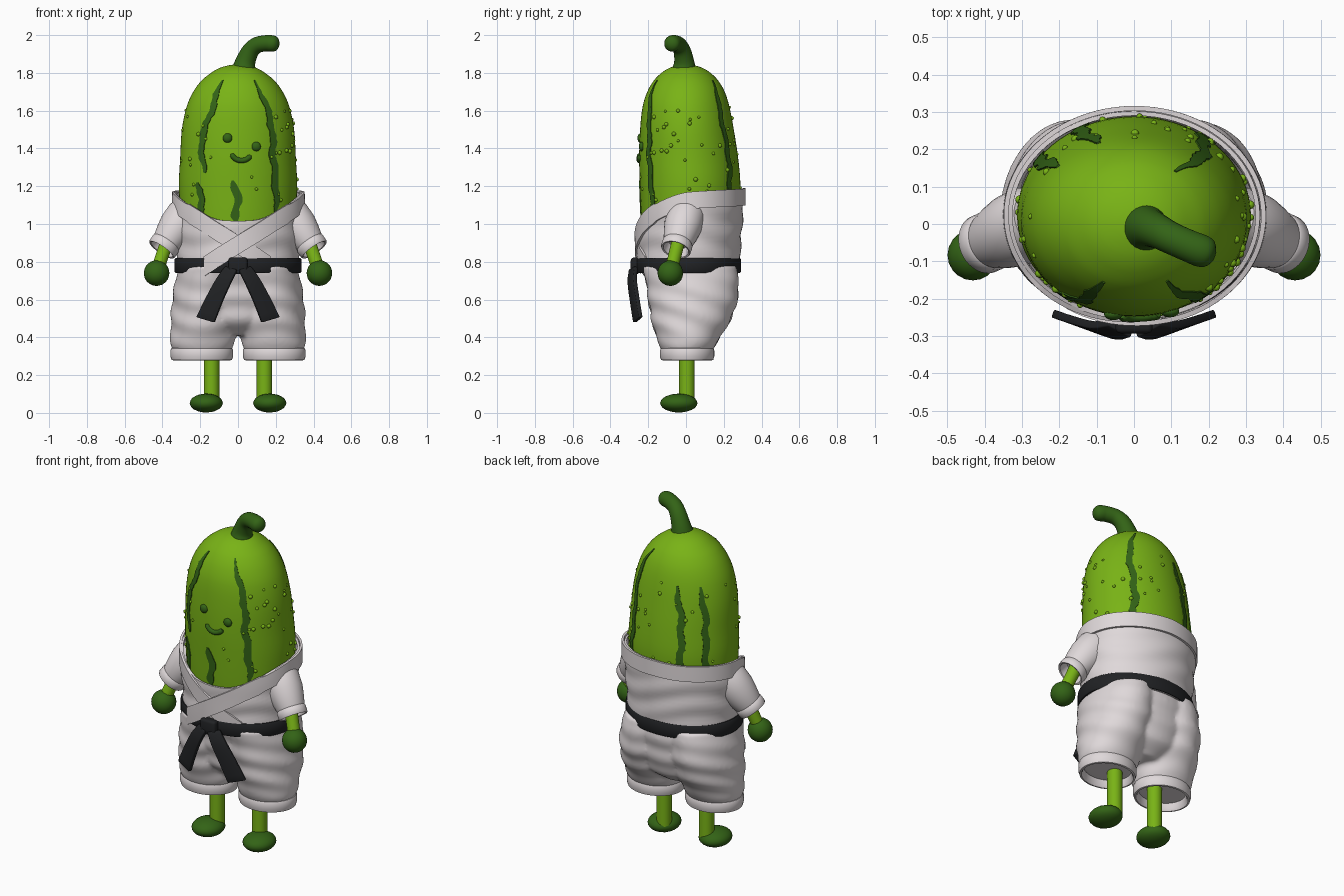
import bpy, bmesh, math, random
from mathutils import Vector, Matrix

random.seed(4)
if "Cube" in bpy.data.objects:
    bpy.data.objects.remove(bpy.data.objects["Cube"])


def material(name, rgb):
    m = bpy.data.materials.new(name)
    m.use_nodes = True
    m.diffuse_color = (*rgb, 1)
    m.node_tree.nodes["Principled BSDF"].inputs["Base Color"].default_value = (*rgb, 1)
    return m


GREEN = material("bright green", (0.19, 0.45, 0.008))
DARK = material("dark green", (0.033, 0.125, 0.008))
WHITE = material("off white cloth", (0.74, 0.69, 0.70))
BLACK = material("black cloth", (0.015, 0.016, 0.018))


def interp(table, t):
    """Smooth interpolation of table rows keyed by their first value."""
    k = next((i for i in range(len(table) - 2) if t < table[i + 1][0]), len(table) - 2)

    def slope(i, c):
        a, b = table[max(i - 1, 0)], table[min(i + 1, len(table) - 1)]
        return (b[c] - a[c]) / (b[0] - a[0])
    p, q = table[k], table[k + 1]
    h = q[0] - p[0]
    s = min(max((t - p[0]) / h, 0), 1)
    return [(1 + 2 * s) * (1 - s) ** 2 * p[c] + s * (1 - s) ** 2 * h * slope(k, c)
            + s * s * (3 - 2 * s) * q[c] - s * s * (1 - s) * h * slope(k + 1, c)
            for c in range(1, len(p))]


def on_shell(table, deg, z, off=0.0):
    rx, ry, cy = interp(table, z)
    a = math.radians(deg)
    return Vector(((rx + off) * math.cos(a), cy + (ry + off) * math.sin(a), z))


def ellipse(z, cx, cy, rx, ry, n=48):
    return [Vector((cx + rx * math.cos(a), cy + ry * math.sin(a), z))
            for a in (math.tau * i / n for i in range(n))]


def add_grid(bm, rows, closed=True, caps=True):
    vs = [[bm.verts.new(p) for p in row] for row in rows]
    n = len(vs[0])
    for a, b in zip(vs, vs[1:]):
        for i in range(n if closed else n - 1):
            j = (i + 1) % n
            bm.faces.new((a[i], a[j], b[j], b[i]))
    if closed and caps:
        bm.faces.new(vs[0])
        bm.faces.new(vs[-1])


def add_ball(bm, center, scale, sub=3):
    m = Matrix.Translation(center) @ Matrix.Diagonal((*scale, 1))
    bmesh.ops.create_icosphere(bm, subdivisions=sub, radius=1, matrix=m)


def finish(bm, name, mat, mods=(), angle=50):
    bmesh.ops.recalc_face_normals(bm, faces=bm.faces)
    me = bpy.data.meshes.new(name)
    bm.to_mesh(me)
    bm.free()
    ob = bpy.data.objects.new(name, me)
    bpy.context.collection.objects.link(ob)
    me.materials.append(mat)
    bpy.ops.object.select_all(action="DESELECT")
    ob.select_set(True)
    bpy.context.view_layer.objects.active = ob
    for kind, settings in mods:
        mod = ob.modifiers.new(kind.title(), kind)
        for key, value in settings.items():
            setattr(mod, key, value)
        bpy.ops.object.modifier_apply(modifier=mod.name)
    bpy.ops.object.shade_smooth_by_angle(angle=math.radians(angle))
    return ob


def grid_object(name, rows, mat, **kw):
    bm = bmesh.new()
    add_grid(bm, rows)
    return finish(bm, name, mat, **kw)


def ribbon(name, rows, mat, thick, bevel=0.0):
    bm = bmesh.new()
    add_grid(bm, rows, closed=False)
    mods = [("SOLIDIFY", dict(thickness=thick, offset=0))]
    if bevel:
        mods.append(("BEVEL", dict(width=bevel, segments=2)))
    finish(bm, name, mat, mods)


def sweep(name, pts, mat, axis=None, n=24):
    """Round tube through (x, y, z, radius) points."""
    ps, rows = [Vector(p[:3]) for p in pts], []
    for i, p in enumerate(ps):
        d = axis or ps[min(i + 1, len(ps) - 1)] - ps[max(i - 1, 0)]
        q = Vector((0, 0, 1)).rotation_difference(d)
        rows.append([p + q @ v for v in ellipse(0, 0, 0, pts[i][3], pts[i][3], n)])
    return grid_object(name, rows, mat)


def ball(name, center, scale, mat):
    bm = bmesh.new()
    add_ball(bm, center, scale)
    finish(bm, name, mat)


# Body: rows of height, half width, half depth, depth centre
BODY = [(0.85, .28, .24, .02), (1.0, .30, .255, .02), (1.2, .313, .266, .022), (1.35, .306, .262, .014),
        (1.5, .297, .248, .005), (1.62, .272, .23, 0), (1.7, .237, .205, 0), (1.76, .192, .17, 0),
        (1.8, .143, .13, 0), (1.825, .1, .09, 0), (1.84, .05, .045, 0), (1.846, .004, .004, 0)]
heights = [a[0] + (b[0] - a[0]) * s / 4 for a, b in zip(BODY, BODY[1:]) for s in range(4)] + [BODY[-1][0]]
grid_object("body", [[on_shell(BODY, i * 5, z) for i in range(72)] for z in heights], GREEN)

# Small warts
bm = bmesh.new()
for _ in range(75):
    deg, z = random.uniform(0, 360), random.uniform(1.08, 1.62)
    if not (245 < deg < 300 and z > 1.3):
        add_ball(bm, on_shell(BODY, deg, z), [random.uniform(.007, .012)] * 3, 2)
finish(bm, "warts", GREEN)

# Dark stripes: rows of height, angle
STRIPES = {
    "front_right_stripe": [(1.27, -125), (1.45, -129), (1.6, -120), (1.76, -116)],
    "low_right_stripe": [(1.02, -130), (1.12, -129), (1.22, -132)],
    "low_middle_stripe": [(1.0, -93), (1.12, -91), (1.23, -94)],
    "front_left_stripe": [(1.04, -48), (1.3, -52), (1.5, -53), (1.62, -56), (1.76, -64)],
    "back_left_stripe": [(1.1, 50), (1.4, 53), (1.6, 49), (1.76, 54)],
    "back_middle_stripe": [(1.1, 116), (1.4, 117), (1.62, 109)],
    "back_right_stripe": [(1.1, 144), (1.4, 144), (1.62, 137)],
}
for name, path in STRIPES.items():
    lo, hi = path[0][0], path[-1][0]
    n = int((hi - lo) / .018)
    rows = []
    for k in range(n + 1):
        z = lo + (hi - lo) * k / n
        c = interp(path, z)[0] + 1.2 * math.sin(z * 40)
        w = 3.9 * min(1, .3 + 5 * min(k, n - k) / n)
        rows.append([on_shell(BODY, c + s * w * random.uniform(.75, 1.2), z, .001) for s in (-1, 0, 1)])
    ribbon(name, rows, DARK, .006)

# Face
for name, x, z in (("right_eye", -.055, 1.455), ("left_eye", .095, 1.41)):
    p = on_shell(BODY, -90 + math.degrees(math.asin(x / .3)), z)
    ball(name, p, (.025, .016, .025), DARK)
smile = []
for k in range(13):
    a = math.radians(188 + 152 * k / 12)
    x, z = .018 + .05 * math.cos(a), 1.378 + .042 * math.sin(a)
    p = on_shell(BODY, -90 + math.degrees(math.asin(x / .3)), z)
    smile.append((*p, .014 if 0 < k < 12 else .007))
sweep("smile", smile, DARK, n=12)

# Stem
STEM = [(0, .03, -.01, 1.81, .066), (1, .04, -.01, 1.86, .053), (2, .065, -.02, 1.915, .046),
        (3, .1, -.038, 1.947, .043), (4, .15, -.06, 1.957, .043), (5, .185, -.074, 1.955, .043),
        (5.5, .205, -.082, 1.953, .034), (5.8, .216, -.086, 1.952, .012)]
sweep("stem", [interp(STEM, 5.8 * k / 28) for k in range(29)], DARK)

# Jacket torso with a dipped neckline
TORSO = [(.72, .315, .255, .018), (.82, .318, .262, .018), (.95, .325, .268, .02),
         (1.05, .333, .273, .022), (1.2, .33, .272, .024)]
NECK = [(0, 1.015), (20, 1.025), (40, 1.07), (65, 1.13), (90, 1.16), (180, 1.185)]
rows = []
for k in range(19):
    row = []
    for i in range(72):
        deg = i * 5
        top = interp(NECK, abs((deg + 90 + 180) % 360 - 180))[0]
        z = .74 + (top - .74) * k / 18
        fold = .005 * math.sin(z * 45 + 3 * math.sin(math.radians(deg * 2))) * math.sin(math.pi * k / 18)
        row.append(on_shell(TORSO, deg, z, fold))
    rows.append(row)
bm = bmesh.new()
add_grid(bm, rows, caps=False)
finish(bm, "jacket_torso", WHITE, [("SOLIDIFY", dict(thickness=.012, offset=0))])

# Collar band wrapping the neck and crossing in front
BAND = [(-122, .775), (-108, .825), (-90, .89), (-72, .955), (-50, 1.03), (-20, 1.1), (0, 1.125), (90, 1.145)]
rows = []
for k in range(101):
    deg = -122 + 424 * k / 100
    z = interp(BAND, deg if deg < 90 else 180 - deg)[0]
    half = .052 if abs(deg - 90) > 130 else .045
    off = .019 - .011 * k / 100
    rows.append([on_shell(TORSO, deg, z + half * s, off) for s in (-1, -.4, .2, .8, 1)])
ribbon("collar", rows, WHITE, .013)

# Belt, knot and hanging ends
rings = [(.742, .315, .26), (.74, .33, .272), (.748, .336, .277), (.812, .336, .277), (.82, .33, .272), (.818, .31, .255)]
grid_object("belt", [ellipse(z, 0, .014, rx, ry, 72) for z, rx, ry in rings], BLACK)
bm = bmesh.new()
bmesh.ops.create_cube(bm, size=1, matrix=Matrix.Translation((0, -.27, .778)) @ Matrix.Diagonal((.1, .045, .088, 1)))
finish(bm, "belt_knot", BLACK, [("BEVEL", dict(width=.014, segments=3))])
END = [(0, .035, -.278, .765, .03), (1, .075, -.285, .7, .037), (2, .125, -.272, .6, .042), (3, .172, -.255, .493, .047)]
for side, label in ((-1, "right"), (1, "left")):
    rows = []
    for k in range(10):
        x, y, z, w = interp(END, k / 3)
        rows.append([(side * (x + w * s), y + .016 * s, z + .3 * w * s) for s in (-1, 0, 1)])
    ribbon(label + "_belt_end", rows, BLACK, .022, .004)

# Trousers: two baggy legs fused with the hips
LEG = [(.32, .19, .005, .15, .128), (.36, .19, .008, .168, .15), (.42, .185, .015, .172, .178),
       (.5, .178, .028, .177, .212), (.6, .168, .036, .18, .236), (.7, .156, .032, .176, .246), (.78, .145, .018, .165, .25)]
HIPS = [(.41, 0, .03, .1, .11), (.48, 0, .035, .22, .19), (.6, 0, .036, .3, .222), (.7, 0, .032, .31, .24), (.78, 0, .018, .31, .252)]
bm = bmesh.new()
for table, sides in ((LEG, (-1, 1)), (HIPS, (1,))):
    for side in sides:
        rows = []
        for k in range(25):
            z = table[0][0] + (table[-1][0] - table[0][0]) * k / 24
            cx, cy, rx, ry = interp(table, z)
            ring = ellipse(z, side * cx, cy, rx, ry)
            for i, p in enumerate(ring):
                fold = .006 * math.sin(z * 50 + side * 4 * math.sin(i * math.tau / 48)) * math.sin(math.pi * k / 24)
                p += Vector((p.x - side * cx, p.y - cy, 0)).normalized() * fold
            rows.append(ring)
        add_grid(bm, rows)
finish(bm, "trousers", WHITE, [("REMESH", dict(mode="VOXEL", voxel_size=.011)),
                               ("SMOOTH", dict(factor=.5, iterations=6))], 80)

CUFF = [(.335, .135, .112), (.29, .142, .12), (.278, .15, .128), (.28, .16, .138),
        (.3, .166, .144), (.33, .166, .144), (.342, .161, .139), (.345, .145, .125)]
for s, label in ((-1, "right"), (1, "left")):
    grid_object(label + "_trouser_cuff", [ellipse(z, s * .192, .006, rx, ry) for z, rx, ry in CUFF], WHITE)

    # Legs and feet
    sweep(label + "_leg", [(s * .14, .005, .05, .041), (s * .14, .005, .36, .041)], GREEN)
    ball(label + "_foot", (s * .168, -.038, .052), (.088, .099, .05), DARK)

    # Sleeve with a turned-in opening, arm and hand
    a, b = Vector((s * .25, .015, 1.09)), Vector((s * .405, -.055, .863))
    steps = [(0, .085), (.2, .1), (.45, .1), (.65, .09), (.8, .08), (.83, .077), (.85, .081),
             (.98, .081), (1, .077), (.99, .068), (.8, .06)]
    sweep(label + "_sleeve", [(*a.lerp(b, t), r) for t, r in steps], WHITE, axis=b - a, n=36)
    sweep(label + "_arm", [(s * .36, -.03, .95, .036), (s * .43, -.08, .75, .034)], GREEN)
    ball(label + "_hand", (s * .431, -.083, .74), (.068, .068, .068), DARK)
